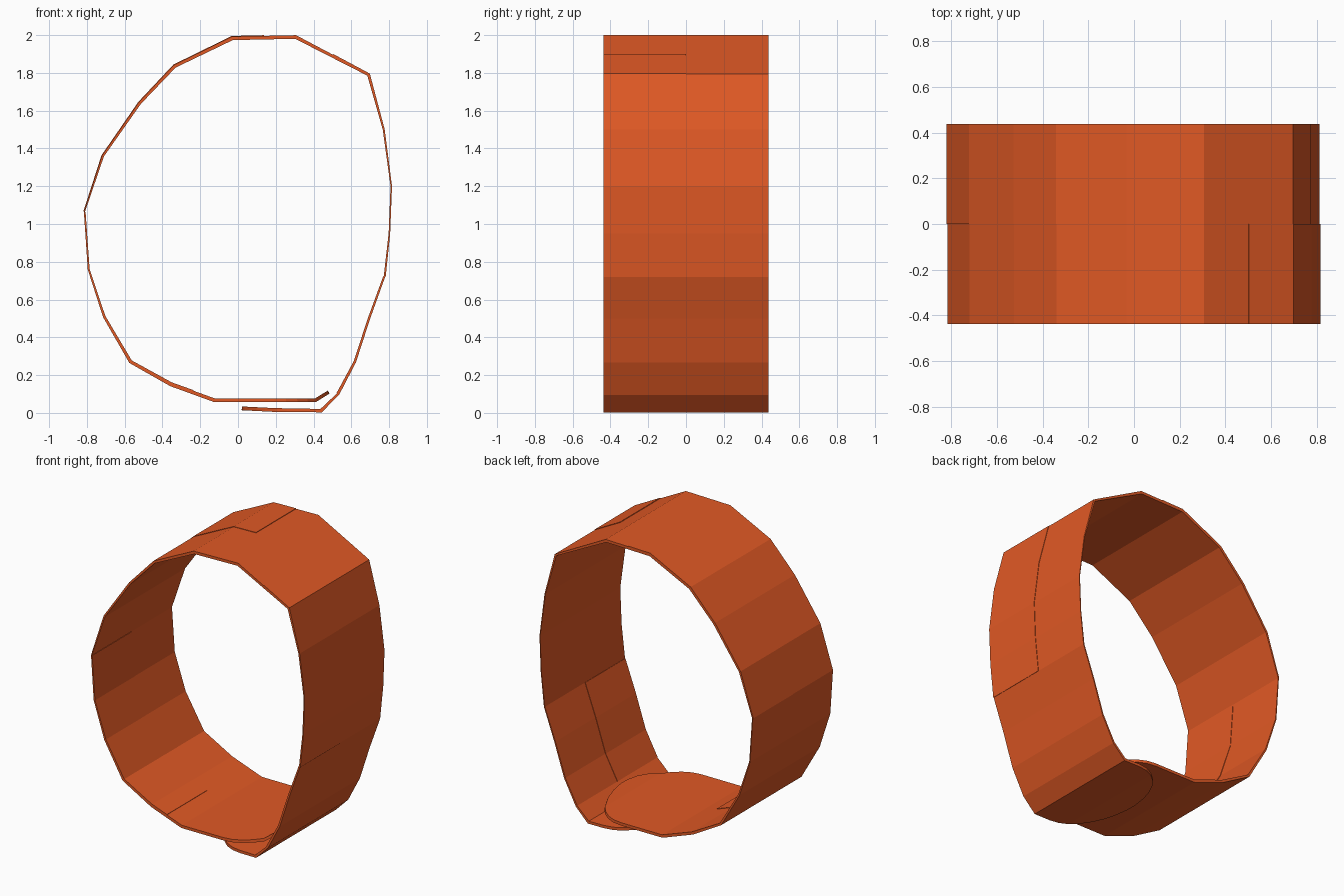
import bpy, bmesh, math
from mathutils import Vector

if "Cube" in bpy.data.objects:
    bpy.data.objects.remove(bpy.data.objects["Cube"])

HALF = 0.437      # half width of the strap
ROUND = 0.30      # length of the rounded tips

mat = bpy.data.materials.new("orange_strap")
mat.diffuse_color = (0.75, 0.1, 0.018, 1)
mat.use_nodes = True
mat.node_tree.nodes["Principled BSDF"].inputs["Base Color"].default_value = mat.diffuse_color

# Side profile of the curled strap, from the inner tip round to the outer tip
path = [Vector(p) for p in [
    (0.48, 0.11), (0.41, 0.067), (-0.125, 0.067), (-0.355, 0.15),
    (-0.57, 0.27), (-0.71, 0.51), (-0.792, 0.76), (-0.813, 1.065),
    (-0.715, 1.36), (-0.52, 1.64), (-0.335, 1.835), (-0.03, 1.983),
    (0.305, 1.99), (0.69, 1.79), (0.77, 1.50), (0.81, 1.20), (0.80, 0.95),
    (0.775, 0.72), (0.695, 0.50), (0.62, 0.27), (0.53, 0.10),
    (0.44, 0.012), (0.20, 0.015), (0.02, 0.024)]]


def out_normal(a, b):
    d = (b - a).normalized()
    return Vector((-d.y, d.x))


def vertex_normal(i):
    a, b = max(i - 1, 0), min(i + 1, len(path) - 1)
    n = Vector((0, 0))
    if a != i:
        n += out_normal(path[a], path[i])
    if b != i:
        n += out_normal(path[i], path[b])
    return n.normalized()


normals = [vertex_normal(i) for i in range(len(path))]
lengths = [0.0]
for p, q in zip(path, path[1:]):
    lengths.append(lengths[-1] + (q - p).length)
total = lengths[-1]


def sample(s):
    """Point and outward normal at arc length s."""
    for i in range(len(path) - 1):
        if s <= lengths[i + 1] + 1e-9:
            f = (s - lengths[i]) / (lengths[i + 1] - lengths[i])
            n = normals[i].lerp(normals[i + 1], f).normalized()
            return path[i].lerp(path[i + 1], f), n
    return path[-1], normals[-1]


def half_thickness(n):
    # the strap is thickest where it lies flat and thin where it stands upright
    return 0.002 + 0.008 * abs(n.y)


def loft(name, rings):
    """Join four-cornered sections (Vector lists) into a closed solid."""
    bm = bmesh.new()
    rows = [[bm.verts.new(c) for c in r] for r in rings]
    for a, b in zip(rows, rows[1:]):
        for k in range(4):
            j = (k + 1) % 4
            bm.faces.new((a[k], a[j], b[j], b[k]))
    bm.faces.new(rows[0])
    bm.faces.new(rows[-1])
    bmesh.ops.recalc_face_normals(bm, faces=bm.faces)
    me = bpy.data.meshes.new(name)
    bm.to_mesh(me)
    bm.free()
    me.materials.append(mat)
    ob = bpy.data.objects.new(name, me)
    bpy.context.collection.objects.link(ob)
    return ob


def section(s, y0, y1, lo, hi):
    p, n = sample(s)
    a, b = p + n * lo(n), p + n * hi(n)
    return [Vector((a.x, y0, a.y)), Vector((a.x, y1, a.y)),
            Vector((b.x, y1, b.y)), Vector((b.x, y0, b.y))]


# Main strap with rounded tips
tips = [ROUND * (1 - math.cos(math.radians(a))) for a in range(6, 91, 12)]
stops = sorted(set(lengths + tips + [total - t for t in tips]))
rings = []
for s in stops:
    u = 1 - min(s, total - s, ROUND) / ROUND
    h = HALF * max(math.sqrt(max(1 - u * u, 0)), 0.04)
    rings.append(section(s, -h, h, lambda n: -half_thickness(n), half_thickness))
loft("strap", rings)


# Thin half-width overlays with edges at the middle of the strap
def overlay(name, start, end, side, outside):
    def at(i):
        k = int(i)
        f = i - k
        return lengths[k] + (f * (lengths[k + 1] - lengths[k]) if f else 0)
    s0, s1 = at(start), at(end)
    inner = [s for s in lengths if s0 + 1e-6 < s < s1 - 1e-6]
    sign = 1 if outside else -1
    loft(name, [section(s, 0, side * HALF,
                        lambda n: sign * half_thickness(n) * 0.8,
                        lambda n: sign * (half_thickness(n) + 0.003))
                for s in [s0] + inner + [s1]])


overlay("back_outer_overlay", 7, 11.5, 1, True)
overlay("front_outer_overlay", 12.5, 17, -1, True)
overlay("front_inner_overlay", 2.5, 7, -1, False)
overlay("side_inner_overlay", 17, 20, -1, False)
